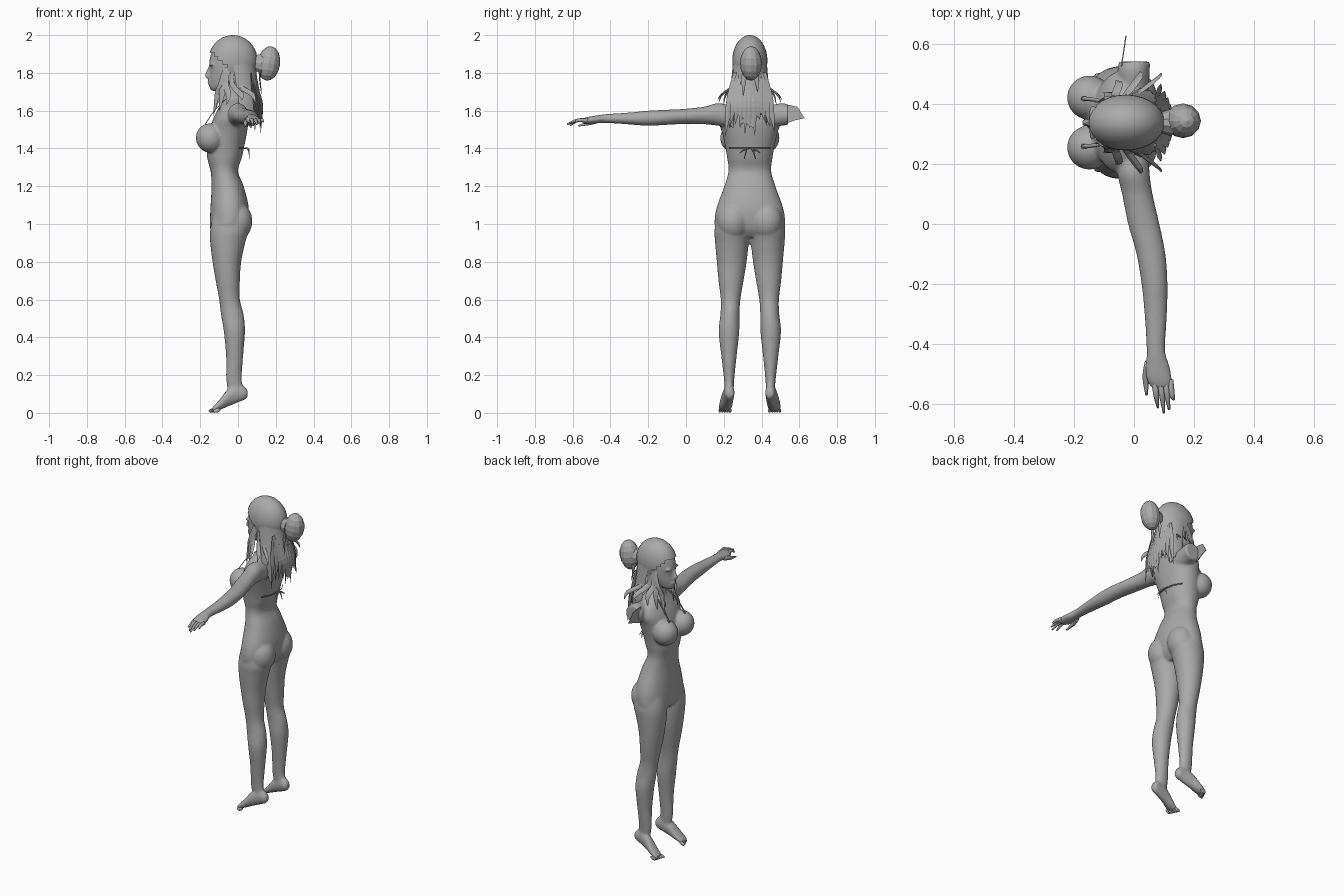
import bpy, bmesh, math, random
from mathutils import Vector, Matrix

random.seed(4)
C = 0.338  # y of the body's mid plane
grey = bpy.data.materials.new("plain_grey")
grey.diffuse_color = (0.4, 0.4, 0.4, 1)


def finish(bm, name, smooth=True):
    bmesh.ops.recalc_face_normals(bm, faces=bm.faces)
    me = bpy.data.meshes.new(name)
    bm.to_mesh(me)
    bm.free()
    me.materials.append(grey)
    for p in me.polygons:
        p.use_smooth = smooth
    ob = bpy.data.objects.new(name, me)
    bpy.context.collection.objects.link(ob)
    return ob


def spline(rows, n):
    """Catmull-Rom through rows of equal length."""
    out = []
    for i in range(len(rows) - 1):
        p = [rows[max(0, min(len(rows) - 1, i + k))] for k in (-1, 0, 1, 2)]
        for s in range(n):
            t = s / n
            out.append([0.5 * (2 * b + (c - a) * t + (2 * a - 5 * b + 4 * c - d) * t * t
                               + (3 * b - a - 3 * c + d) * t ** 3) for a, b, c, d in zip(*p)])
    return out + [list(rows[-1])]


def skin(bm, rings):
    vs = [[bm.verts.new(co) for co in r] for r in rings]
    n = len(vs[0])
    for a, b in zip(vs, vs[1:]):
        for i in range(n):
            bm.faces.new((a[i], a[(i + 1) % n], b[(i + 1) % n], b[i]))
    bm.faces.new(vs[0])
    bm.faces.new(vs[-1][::-1])


def loft(bm, rows, axis, mirror=False, sides=28, power=1.0):
    """Rows are (position, a min, a max, b min, b max) along an axis."""
    rings = []
    for t, a0, a1, b0, b1 in spline(rows, 4):
        ring = []
        for k in range(sides):
            w = 2 * math.pi * k / sides
            c, s = math.cos(w), math.sin(w)
            a = (a0 + a1) / 2 + (a1 - a0) / 2 * math.copysign(abs(c) ** power, c)
            b = (b0 + b1) / 2 + (b1 - b0) / 2 * math.copysign(abs(s) ** power, s)
            x, y, z = {"z": (a, b, t), "y": (a, t, b), "x": (t, a, b)}[axis]
            ring.append((x, 2 * C - y if mirror else y, z))
        rings.append(ring)
    skin(bm, rings)


def ball(bm, co, r, u=24, v=16, tilt=0):
    m = Matrix.Translation(co) @ Matrix.Rotation(tilt, 4, "Y") @ Matrix.Diagonal((*r, 1))
    bmesh.ops.create_uvsphere(bm, u_segments=u, v_segments=v, radius=1, matrix=m)


def blade(bm, pts, widths, side, thick=0.3, sides=4, n=3):
    """Tapered strand along a path, wide along the side vector."""
    rows = spline([(*p, w) for p, w in zip(pts, widths)], n)
    rings = []
    for i, r in enumerate(rows):
        d = Vector(rows[min(i + 1, len(rows) - 1)][:3]) - Vector(rows[max(i - 1, 0)][:3])
        s = Vector(side)
        s = (s - d.normalized() * s.dot(d.normalized())).normalized()
        q = d.cross(s).normalized()
        w = max(r[3], 0.0005)
        rings.append([Vector(r[:3]) + s * w * math.cos(2 * math.pi * k / sides)
                      + q * w * thick * math.sin(2 * math.pi * k / sides) for k in range(sides)])
    skin(bm, rings)


# Body: overlapping lofts fused by a voxel remesh
body = bmesh.new()
torso = [(.93, -.11, .01, .11), (.97, -.146, .04, .178), (1.03, -.148, .055, .186), (1.1, -.145, .055, .172),
         (1.2, -.14, .03, .135), (1.28, -.145, .0, .113), (1.35, -.163, .02, .12), (1.42, -.165, .035, .132),
         (1.5, -.15, .05, .152), (1.56, -.13, .055, .172), (1.61, -.105, .052, .15), (1.64, -.09, .045, .1),
         (1.67, -.082, .022, .052), (1.75, -.08, .02, .045), (1.8, -.07, .02, .045)]
loft(body, [(z, a, b, C - w, C + w) for z, a, b, w in torso], "z", sides=40, power=.92)
leg = [(.09, -.045, .04, .208, .252), (.17, -.062, .02, .202, .255), (.3, -.063, .027, .187, .268),
       (.43, -.075, .037, .173, .282), (.52, -.09, .03, .182, .283), (.6, -.1, .01, .184, .288),
       (.7, -.118, .01, .172, .305), (.8, -.135, .017, .163, .321), (.9, -.147, .038, .154, .332),
       (.97, -.147, .055, .151, .336), (1.06, -.13, .04, .165, .33)]
foot = [(.05, .215, .248, .085, .12), (.035, .206, .256, .07, .14), (0, .2, .256, .055, .155),
        (-.05, .188, .252, .035, .13), (-.09, .176, .248, .018, .08), (-.125, .174, .24, .006, .04),
        (-.135, .18, .235, .006, .03)]
arm = [(.24, -.05, .05, 1.51, 1.625), (.17, -.055, .052, 1.52, 1.64), (.1, -.04, .062, 1.528, 1.622),
       (0, -.02, .085, 1.53, 1.61), (-.1, .008, .105, 1.525, 1.605), (-.2, .025, .112, 1.52, 1.6),
       (-.3, .035, .11, 1.527, 1.59), (-.42, .042, .104, 1.535, 1.582), (-.47, .038, .118, 1.533, 1.575),
       (-.52, .042, .128, 1.53, 1.567), (-.548, .06, .128, 1.53, 1.558)]
for m in (False, True):
    loft(body, leg, "z", m)
    loft(body, foot, "x", m)
    k = 1 if m else -1
    ball(body, (-.004, C + k * .088, 1.015), (.08, .085, .1))
    ball(body, (-.148, C + k * .083, 1.455), (.075, .074, .078), tilt=-.3)
loft(body, arm, "y")
loft(body, arm[:2] + [(.135, -.05, .055, 1.525, 1.632)], "y", True)
# Head with nose, lips, brow and ears
head = [(1.705, -.14, -.09, .015), (1.72, -.15, -.03, .04), (1.76, -.152, .03, .06), (1.8, -.15, .06, .071),
        (1.86, -.152, .075, .075), (1.92, -.135, .075, .068), (1.96, -.09, .04, .04)]
loft(body, [(z, a, b, C - w, C + w) for z, a, b, w in head], "z")
blade(body, [(-.148, C, 1.835), (-.158, C, 1.81), (-.162, C, 1.785), (-.15, C, 1.772)],
      (.007, .009, .014, .009), (0, 1, 0), 1, 10)
ball(body, (-.15, C, 1.752), (.012, .024, .006))
ball(body, (-.147, C, 1.741), (.012, .02, .006))
for k in (-1, 1):
    ball(body, (-.02, C + k * .076, 1.81), (.018, .009, .032))
    ball(body, (-.138, C + k * .033, 1.842), (.013, .026, .007))
ob = finish(body, "body")
mod = ob.modifiers.new("fuse", "REMESH")
mod.mode = "VOXEL"
mod.voxel_size = .007
mod.use_smooth_shade = True
mod = ob.modifiers.new("soften", "SMOOTH")
mod.factor, mod.iterations = .5, 5

# Fingers and toes
bm = bmesh.new()
for x0, x1, y1, z1 in ((.068, .08, -.612, 1.522), (.086, .1, -.63, 1.527), (.104, .117, -.618, 1.535),
                       (.12, .133, -.585, 1.54)):
    blade(bm, [(x0, -.52, 1.547), ((x0 + x1) / 2, -.57, 1.55), (x1, y1, z1)], (.011, .0095, .004), (1, 0, 0), 1, 10)
blade(bm, [(.05, -.46, 1.55), (.04, -.51, 1.535), (.042, -.57, 1.52)], (.014, .012, .004), (1, 0, 0), 1, 10)
finish(bm, "fingers")
bm = bmesh.new()
for k in (-1, 1):
    for i in range(5):
        ball(bm, (-.136 + .006 * i, C + k * (.105 + .0135 * i), .013), (.02, .0085 - .0006 * i, .011), 12, 8, -.3)
finish(bm, "toes")

# Torn remnant of the missing arm
bm = bmesh.new()
edge = [(.525, 1.635), (.59, 1.62), (.628, 1.56), (.58, 1.55), (.525, 1.53)]
skin(bm, [[(x + (y - .525) * .15, y, z) for y, z in edge] for x in (-.044, -.04)])
finish(bm, "torn_sleeve", False)

# Hair cap, cut open over the face
bm = bmesh.new()
ball(bm, (-.027, C, 1.865), (.13, .093, .135), 28, 20)
cut = [f for f in bm.faces if (lambda c: c.z < 1.79 or (c.x < -.045 and c.z < 1.9 - .9 * (c.x + .13)
       and c.z < 1.9))(f.calc_center_median())]
bmesh.ops.delete(bm, geom=cut, context="FACES")
finish(bm, "hair_cap")

# Back hair curtain with a ragged hem
bm = bmesh.new()
shell = [(1.9, -.02, .115, .087), (1.8, -.01, .107, .093), (1.7, .005, .108, .102), (1.63, .015, .108, .11),
         (1.56, .03, .09, .1)]
rows = spline(shell, 3)
grid = []
for i, (z, cx, rx, ry) in enumerate(rows):
    line = []
    for j in range(25):
        w = math.radians(-95 + 190 * j / 24)
        rip = 1 + (.07 if j % 2 else -.03) * i / len(rows)
        drop = random.uniform(-.06, .04) if i == len(rows) - 1 else 0
        line.append(bm.verts.new((cx + rx * math.cos(w) * rip, C + ry * math.sin(w) * rip, z + drop)))
    grid.append(line)
for a, b in zip(grid, grid[1:]):
    for j in range(24):
        bm.faces.new((a[j], a[j + 1], b[j + 1], b[j]))
finish(bm, "back_hair")

# Loose locks behind the back and over the shoulders
bm = bmesh.new()
for i in range(11):
    s = -1 + .2 * i
    low = random.uniform(1.46, 1.56)
    blade(bm, [(.07, C + s * .075, 1.8), (.108 - .03 * s * s, C + s * .095, 1.7),
               (.128 - .04 * s * s, C + s * .11, 1.62), (.12 - .03 * s * s, C + s * .13, low)],
          (.012, .02, .018, .001), (0, 1, 0))
for k in (-1, 1):
    for x, y, z, w in ((-.1, .1, 1.6, .016), (-.13, .07, 1.57, .014), (-.06, .14, 1.63, .015), (-.12, .045, 1.6, .012),
                       (.02, .17, 1.655, .014), (.09, .165, 1.64, .012)):
        blade(bm, [(-.04 + x * .2, C + k * .078, 1.83), (-.04 + x * .4, C + k * .085, 1.74),
                   (x * .85, C + k * (y * .8 + .015), 1.685), (x, C + k * y, z)], (.012, w, w, .001), (1, .4 * k, 0))
finish(bm, "loose_locks", False)

# Bun with its tie
bm = bmesh.new()
ball(bm, (.163, C + .006, 1.85), (.06, .058, .092), 12, 8, .15)
blade(bm, [(.08, C, 1.86), (.1, C, 1.855), (.125, C, 1.85)], (.03, .038, .045), (0, 1, 0), 1.2, 10)
for y, z in ((-.03, 1.74), (.035, 1.76)):
    blade(bm, [(.13, C + y * .5, 1.83), (.115, C + y, 1.78), (.125, C + y * 1.2, z - .06)],
          (.012, .015, .001), (0, 1, 0))
finish(bm, "hair_bun", False)

# Back tie, bow and neck straps of the top
bm = bmesh.new()
blade(bm, [(.005, C - .11, 1.4), (.035, C - .06, 1.4), (.04, C, 1.4), (.035, C + .06, 1.4), (.005, C + .11, 1.4)],
      (.004,) * 5, (0, 0, 1))
for y, z in ((-.055, 1.375), (-.03, 1.345), (.03, 1.345), (.055, 1.375)):
    blade(bm, [(.04, C, 1.402), (.055, C + y * .5, 1.395), (.06, C + y, z)], (.003, .005, .002), (0, .5, 1))
for k in (-1, 1):
    blade(bm, [(-.175, C + k * .08, 1.525), (-.125, C + k * .075, 1.6), (-.06, C + k * .06, 1.665)],
          (.008, .006, .005), (0, 1, 0))
finish(bm, "top_straps")
